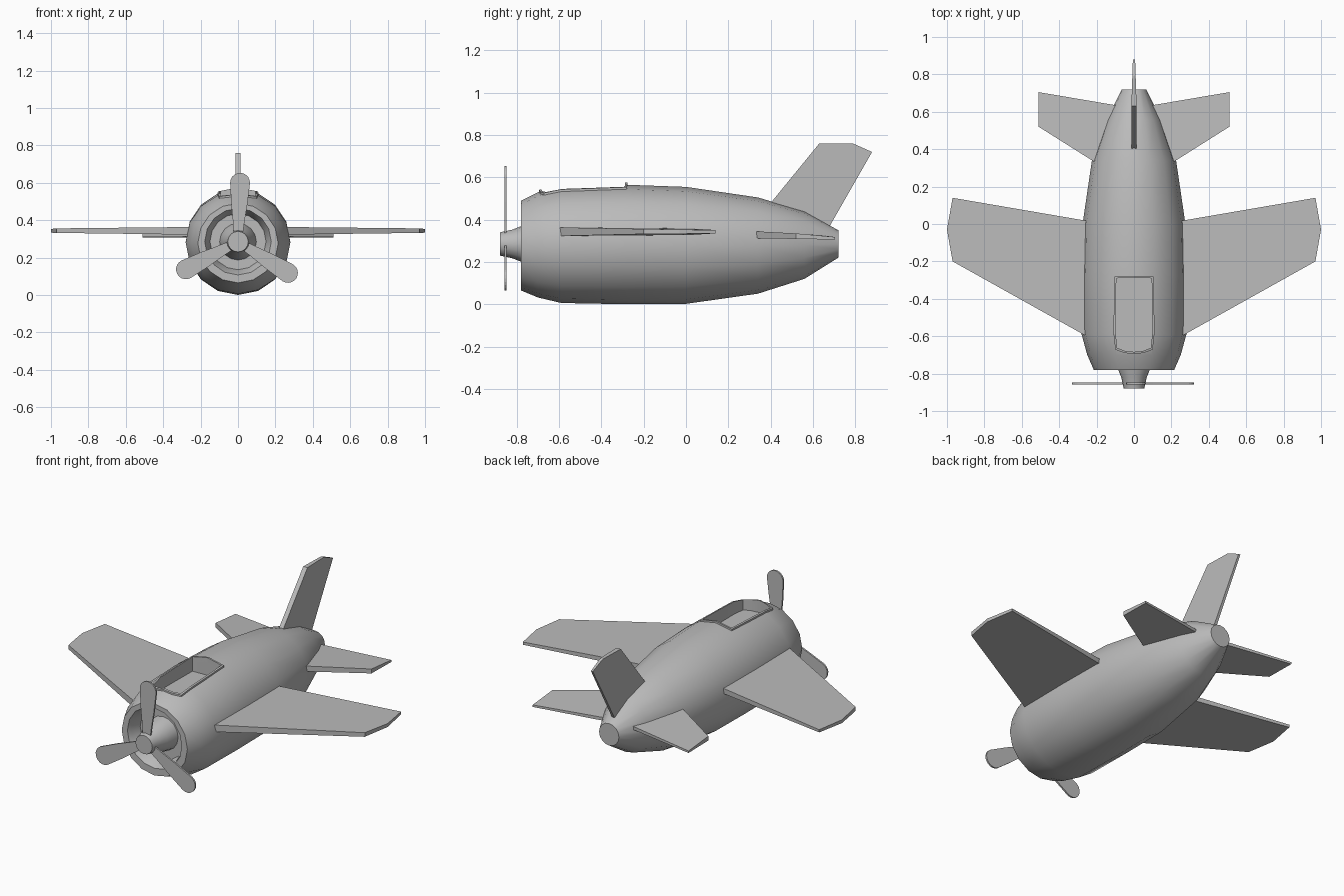
import bpy, bmesh, math
from mathutils import Vector, Matrix

if "Cube" in bpy.data.objects:
    bpy.data.objects.remove(bpy.data.objects["Cube"], do_unlink=True)

grey = bpy.data.materials.new("plain_grey")
grey.use_nodes = True
grey.diffuse_color = (0.5, 0.5, 0.5, 1)
grey.node_tree.nodes["Principled BSDF"].inputs["Base Color"].default_value = (0.5, 0.5, 0.5, 1)

AXIS_Z = 0.285
SIDES = 16


def finish(name, bm):
    bmesh.ops.recalc_face_normals(bm, faces=bm.faces)
    mesh = bpy.data.meshes.new(name)
    bm.to_mesh(mesh)
    bm.free()
    mesh.materials.append(grey)
    obj = bpy.data.objects.new(name, mesh)
    bpy.context.collection.objects.link(obj)
    return obj


def loft(name, rings, closed=False):
    """Skin equal-length point rings; cap the ends or join last to first."""
    bm = bmesh.new()
    loops = [[bm.verts.new(p) for p in ring] for ring in rings]
    n = len(loops[0])
    pairs = list(zip(loops, loops[1:]))
    if closed:
        pairs.append((loops[-1], loops[0]))
    for a, b in pairs:
        for i in range(n):
            j = (i + 1) % n
            bm.faces.new((a[i], a[j], b[j], b[i]))
    if not closed:
        bm.faces.new(loops[0])
        bm.faces.new(loops[-1])
    return finish(name, bm)


def oval(y, half_width, low, high, sides=SIDES):
    mid, half = (low + high) / 2, (high - low) / 2
    return [Vector((half_width * math.sin(k * math.tau / sides), y,
                    mid + half * math.cos(k * math.tau / sides))) for k in range(sides)]


def disc(y, r):
    return oval(y, r, AXIS_Z - r, AXIS_Z + r)


def slab(name, outline, direction):
    """Tapered plate from (point, half thickness) pairs."""
    d = Vector(direction)
    return loft(name, [[Vector(p) + s * t * d for p, t in outline] for s in (-1, 1)])


def smooth(obj, angle):
    bpy.ops.object.select_all(action="DESELECT")
    obj.select_set(True)
    bpy.context.view_layer.objects.active = obj
    bpy.ops.object.shade_smooth_by_angle(angle=math.radians(angle))


# Fuselage: recessed cowl followed by the hull stations (y, half width, low, high)
stations = [(-0.78, 0.215, 0.065, 0.49), (-0.70, 0.25, 0.032, 0.53),
            (-0.59, 0.28, 0.006, 0.555), (-0.28, 0.28, 0, 0.565),
            (0, 0.275, 0.002, 0.555), (0.34, 0.225, 0.05, 0.505),
            (0.56, 0.145, 0.12, 0.44), (0.72, 0.065, 0.22, 0.35)]
cowl = [disc(-0.70, 0.15), disc(-0.76, 0.168), disc(-0.78, 0.178)]
fuselage = loft("fuselage", cowl + [oval(*s) for s in stations])


# Cockpit opening outline
def crest(y):
    for a, b in zip(stations, stations[1:]):
        if a[0] <= y <= b[0]:
            return a[3] + (b[3] - a[3]) * (y - a[0]) / (b[0] - a[0])


half = [(0, -0.277), (0.105, -0.28), (0.108, -0.45), (0.109, -0.59),
        (0.1, -0.672), (0.05, -0.69), (0, -0.694)]
outer = half + [(-x, y) for x, y in half[-2:0:-1]]
inner = [(x * 0.9, -0.485 + (y + 0.485) * 0.95) for x, y in outer]

cutter = loft("cockpit_cutter", [[Vector((x, y, z)) for x, y in inner] for z in (0.47, 0.7)])
cut = fuselage.modifiers.new("cockpit", "BOOLEAN")
cut.operation = "DIFFERENCE"
cut.solver = "EXACT"
cut.object = cutter
bpy.context.view_layer.objects.active = fuselage
bpy.ops.object.modifier_apply(modifier=cut.name)
bpy.data.objects.remove(cutter, do_unlink=True)
smooth(fuselage, 32)


# Cockpit rim: thin frame that follows the hull
def rim_ring(outline, lift):
    return [Vector((x, y, crest(y) - 0.2 * abs(x) + lift)) for x, y in outline]


loft("cockpit_rim", [rim_ring(outer, -0.02), rim_ring(outer, 0.01),
                     rim_ring(inner, 0.01), rim_ring(inner, -0.02)], closed=True)

# Wings and tailplanes, mirrored across the centre
wing = slab("wings", [((0.2, -0.63, 0.343), 0.021), ((0.97, -0.2, 0.344), 0.012),
                      ((1.0, -0.03, 0.343), 0.01), ((0.97, 0.14, 0.343), 0.008),
                      ((0.2, 0.008, 0.343), 0.016)], (0, 0, 1))
tail = slab("tailplanes", [((0.05, 0.23, 0.332), 0.018), ((0.51, 0.52, 0.322), 0.013),
                           ((0.51, 0.705, 0.312), 0.006), ((0.05, 0.627, 0.318), 0.01)],
            (0, 0, 1))
for surface in (wing, tail):
    surface.modifiers.new("mirror", "MIRROR")

# Upright fin, thinner toward the rear
slab("tail_fin", [((0, 0.385, 0.46), 0.014), ((0, 0.63, 0.76), 0.014),
                  ((0, 0.79, 0.76), 0.009), ((0, 0.88, 0.72), 0.006),
                  ((0, 0.64, 0.30), 0.009), ((0, 0.5, 0.38), 0.012)], (1, 0, 0))

# Propeller hub
hub = loft("propeller_hub", [disc(-0.69, 0.1), disc(-0.78, 0.084),
                             disc(-0.82, 0.068), disc(-0.88, 0.055)])
smooth(hub, 30)

# Three propeller blades with rounded tips
side = [(0.04, 0.024), (0.1, 0.03), (0.2, 0.043)]
tip = [(0.315 + 0.053 * math.sin(a), 0.053 * math.cos(a))
       for a in (math.radians(18 * k) for k in range(6))]
edge = side + tip
blade = edge + [(r, -w) for r, w in edge[::-1] if w > 0.001]
for k, name in enumerate(("upper", "right", "left")):
    spin = Matrix.Rotation(math.radians(-88 - 120 * k), 3, "Y")
    centre = Vector((0, -0.853, AXIS_Z))
    points = [(centre + spin @ Vector((r, 0, w)), 0.005) for r, w in blade]
    slab(name + "_propeller_blade", points, (0, 1, 0))
